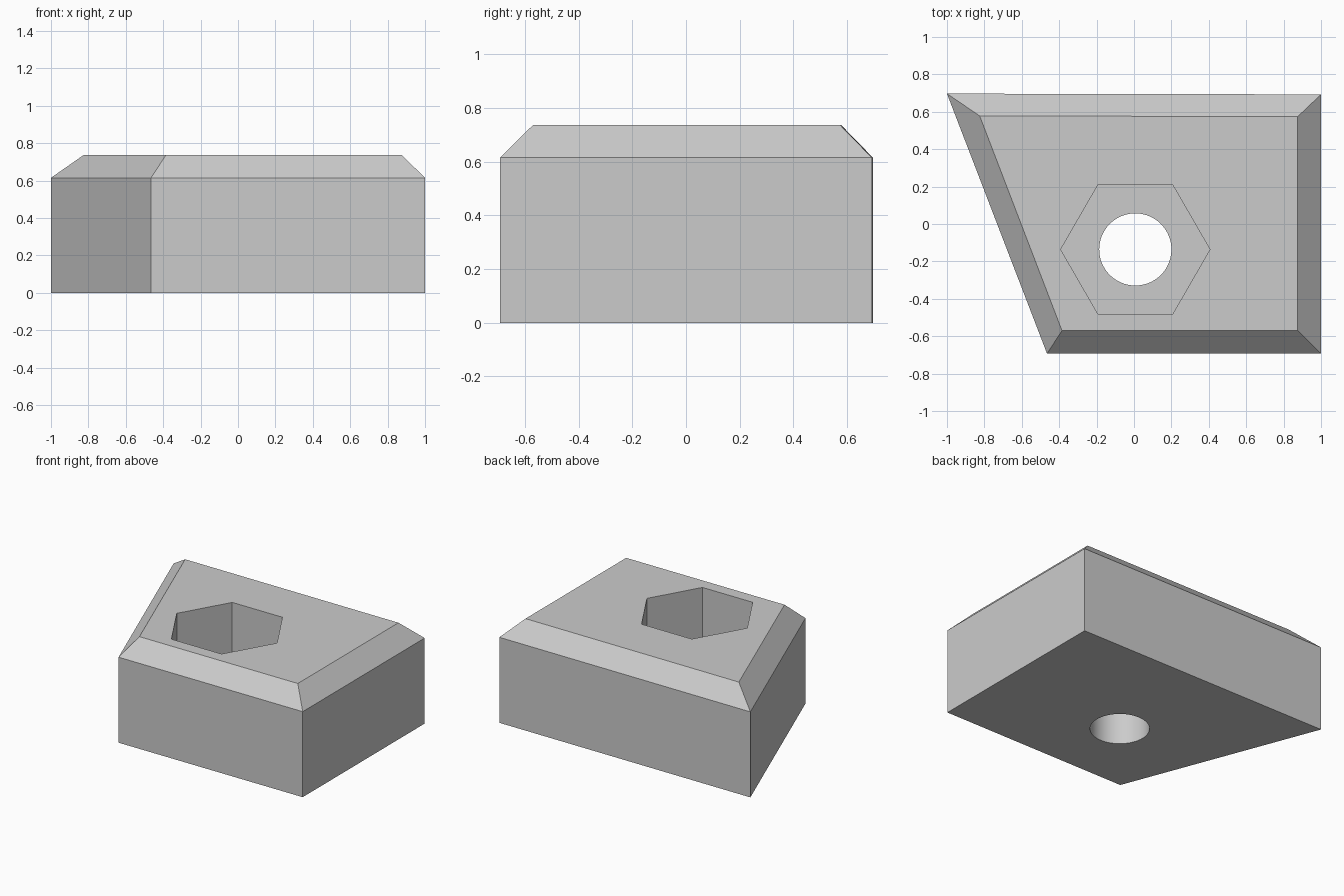
import bpy
import bmesh
import math

old = bpy.data.objects.get("Cube")
if old:
    bpy.data.objects.remove(old, do_unlink=True)

SHOULDER, TOP, POCKET_FLOOR = 0.615, 0.737, 0.28
HOLE_X, HOLE_Y = 0.007, -0.136

grey = bpy.data.materials.new("plain grey")
grey.use_nodes = True
grey.diffuse_color = (0.6, 0.6, 0.6, 1)
grey.node_tree.nodes["Principled BSDF"].inputs["Base Color"].default_value = (0.6, 0.6, 0.6, 1)


def loft(name, rings):
    """Solid skinned through a stack of (outline, height) rings."""
    bm = bmesh.new()
    loops = [[bm.verts.new((x, y, z)) for x, y in outline] for outline, z in rings]
    bm.faces.new(loops[0][::-1])
    bm.faces.new(loops[-1])
    for low, high in zip(loops, loops[1:]):
        n = len(low)
        for i in range(n):
            j = (i + 1) % n
            bm.faces.new((low[i], low[j], high[j], high[i]))
    bmesh.ops.recalc_face_normals(bm, faces=bm.faces)
    mesh = bpy.data.meshes.new(name)
    bm.to_mesh(mesh)
    bm.free()
    mesh.materials.append(grey)
    obj = bpy.data.objects.new(name, mesh)
    bpy.context.collection.objects.link(obj)
    return obj


def circle(radius, sides):
    return [(HOLE_X + radius * math.cos(math.tau * i / sides),
             HOLE_Y + radius * math.sin(math.tau * i / sides)) for i in range(sides)]


# Four-sided block with one slanted side and a chamfered top
base = [(-1, 0.697), (-0.465, -0.693), (1, -0.693), (1, 0.693)]
crown = [(-0.825, 0.578), (-0.385, -0.57), (0.875, -0.57), (0.875, 0.574)]
block = loft("block", [(base, 0), (base, SHOULDER), (crown, TOP)])

# Hexagonal nut pocket from above, round bolt hole right through
hexagon, bore = circle(0.399, 6), circle(0.193, 64)
cutters = [
    loft("nut_pocket_cutter", [(hexagon, POCKET_FLOOR), (hexagon, TOP + 0.2)]),
    loft("bolt_hole_cutter", [(bore, -0.2), (bore, TOP + 0.3)]),
]
for cutter in cutters:
    cutter.hide_render = True
    cutter.hide_set(True)
    cutter.display_type = 'WIRE'
    cut = block.modifiers.new(cutter.name, 'BOOLEAN')
    cut.operation = 'DIFFERENCE'
    cut.solver = 'EXACT'
    cut.object = cutter

# Apply the cuts, then smooth only the bore
bpy.context.view_layer.objects.active = block
block.select_set(True)
for cut in list(block.modifiers):
    bpy.ops.object.modifier_apply(modifier=cut.name)
for cutter in cutters:
    bpy.data.objects.remove(cutter, do_unlink=True)
bpy.ops.object.shade_smooth_by_angle(angle=math.radians(25))
